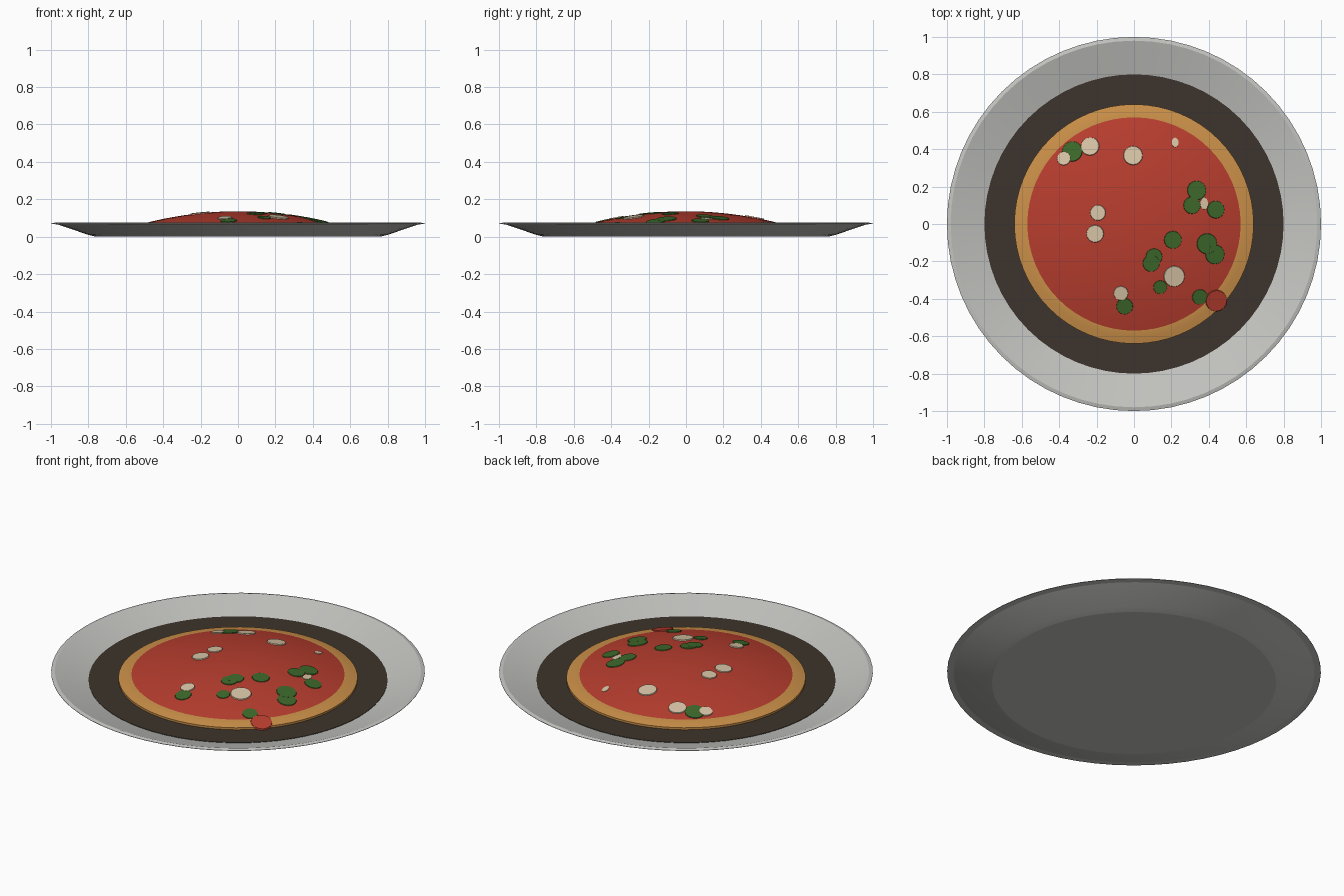
import bpy, bmesh, math
from mathutils import Vector, Matrix

if "Cube" in bpy.data.objects:
    bpy.data.objects.remove(bpy.data.objects["Cube"])


def material(name, r, g, b):
    m = bpy.data.materials.new(name)
    m.diffuse_color = (r, g, b, 1)
    m.use_nodes = True
    m.node_tree.nodes["Principled BSDF"].inputs["Base Color"].default_value = m.diffuse_color
    return m


METAL = material("pale metal", 0.55, 0.55, 0.53)
DARK = material("dark base", 0.048, 0.034, 0.025)
CRUST = material("golden crust", 0.60, 0.28, 0.066)
SAUCE = material("tomato red", 0.48, 0.047, 0.028)
GREEN = material("basil green", 0.047, 0.14, 0.024)
CREAM = material("cheese cream", 0.68, 0.55, 0.38)


def finish(name, bm, mat):
    bmesh.ops.recalc_face_normals(bm, faces=bm.faces[:])
    me = bpy.data.meshes.new(name)
    bm.to_mesh(me)
    bm.free()
    me.materials.append(mat)
    ob = bpy.data.objects.new(name, me)
    bpy.context.collection.objects.link(ob)
    bpy.ops.object.select_all(action='DESELECT')
    ob.select_set(True)
    bpy.context.view_layer.objects.active = ob
    bpy.ops.object.shade_smooth_by_angle(angle=math.radians(12))
    return ob


def lathe(name, profile, mat, seg=64):
    """Spin an (r, z) profile around z."""
    bm = bmesh.new()
    verts = [bm.verts.new((r, 0, z)) for r, z in profile]
    edges = [bm.edges.new(p) for p in zip(verts, verts[1:])]
    bmesh.ops.spin(bm, geom=verts + edges, cent=(0, 0, 0), axis=(0, 0, 1),
                   angle=2 * math.pi, steps=seg)
    bmesh.ops.remove_doubles(bm, verts=bm.verts[:], dist=1e-5)
    return finish(name, bm, mat)


# Domed sauce height
TOP, EDGE_R, EDGE_Z = 0.136, 0.57, 0.053
K = (TOP - EDGE_Z) / EDGE_R ** 2


def dome(r):
    return TOP - K * r * r


# Flared pan with a thin lip
lathe("pan", [(0, 0), (0.76, 0), (0.80, 0.010), (0.965, 0.066), (1.0, 0.068),
              (1.0, 0.070), (0.98, 0.075), (0.80, 0.021), (0, 0.021)], METAL)
# Dark floor of the pan
lathe("pan_floor", [(0, 0.0215), (0.80, 0.0215), (0.80, 0.024), (0, 0.024)], DARK)
# Crust rim
lathe("crust", [(0, 0.025), (0.64, 0.025), (0.64, 0.037), (0.605, 0.046),
                (0.565, 0.054), (0, 0.054)], CRUST)
# Domed sauce
rings = [EDGE_R * i / 12 for i in range(12, -1, -1)]
lathe("sauce", [(0, 0.048), (EDGE_R, 0.048)] + [(r, dome(r)) for r in rings], SAUCE)


def topping(name, x, y, rx, ry, lift, mat):
    """Thin disc lying on the dome."""
    r = math.hypot(x, y)
    n = Vector((2 * K * x, 2 * K * y, 1)).normalized()
    rot = Vector((0, 0, 1)).rotation_difference(n).to_matrix().to_4x4()
    bm = bmesh.new()
    bmesh.ops.create_cone(bm, cap_ends=True, segments=16, radius1=1, radius2=0.94,
                          depth=0.008)
    mat4 = (Matrix.Translation((x, y, dome(r))) @ rot
            @ Matrix.Translation((0, 0, lift - 0.004))
            @ Matrix.Diagonal((rx, ry, 1, 1)))
    bmesh.ops.transform(bm, matrix=mat4, verts=bm.verts[:])
    finish(name, bm, mat)


cheese = [(-.235, .415, .051), (-.375, .35, .038), (-.005, .366, .053),
          (-.193, .06, .043), (-.208, -.052, .048), (.215, -.28, .058),
          (-.07, -.37, .04)]
basil = [(-.33, .388, .057), (.335, .18, .053), (.31, .10, .048), (.437, .077, .049),
         (.208, -.085, .049), (.39, -.105, .057), (.433, -.163, .054),
         (.107, -.175, .046), (.092, -.21, .047), (.14, -.338, .038),
         (-.05, -.44, .046), (.352, -.39, .043)]
for i, (x, y, r) in enumerate(cheese):
    topping(f"cheese_{i + 1}", x, y, r, r, 0.0045, CREAM)
for i, (x, y, r) in enumerate(basil):
    topping(f"basil_{i + 1}", x, y, r, r, 0.003 + 0.0001 * (i % 3), GREEN)
# Small half-hidden cheese bits
topping("cheese_sliver", .22, .436, .019, .028, 0.002, CREAM)
topping("cheese_tucked", .375, .11, .022, .034, 0.002, CREAM)
# Tomato slice hanging over the crust
topping("tomato_slice", .44, -.41, .06, .06, 0.0055, SAUCE)
